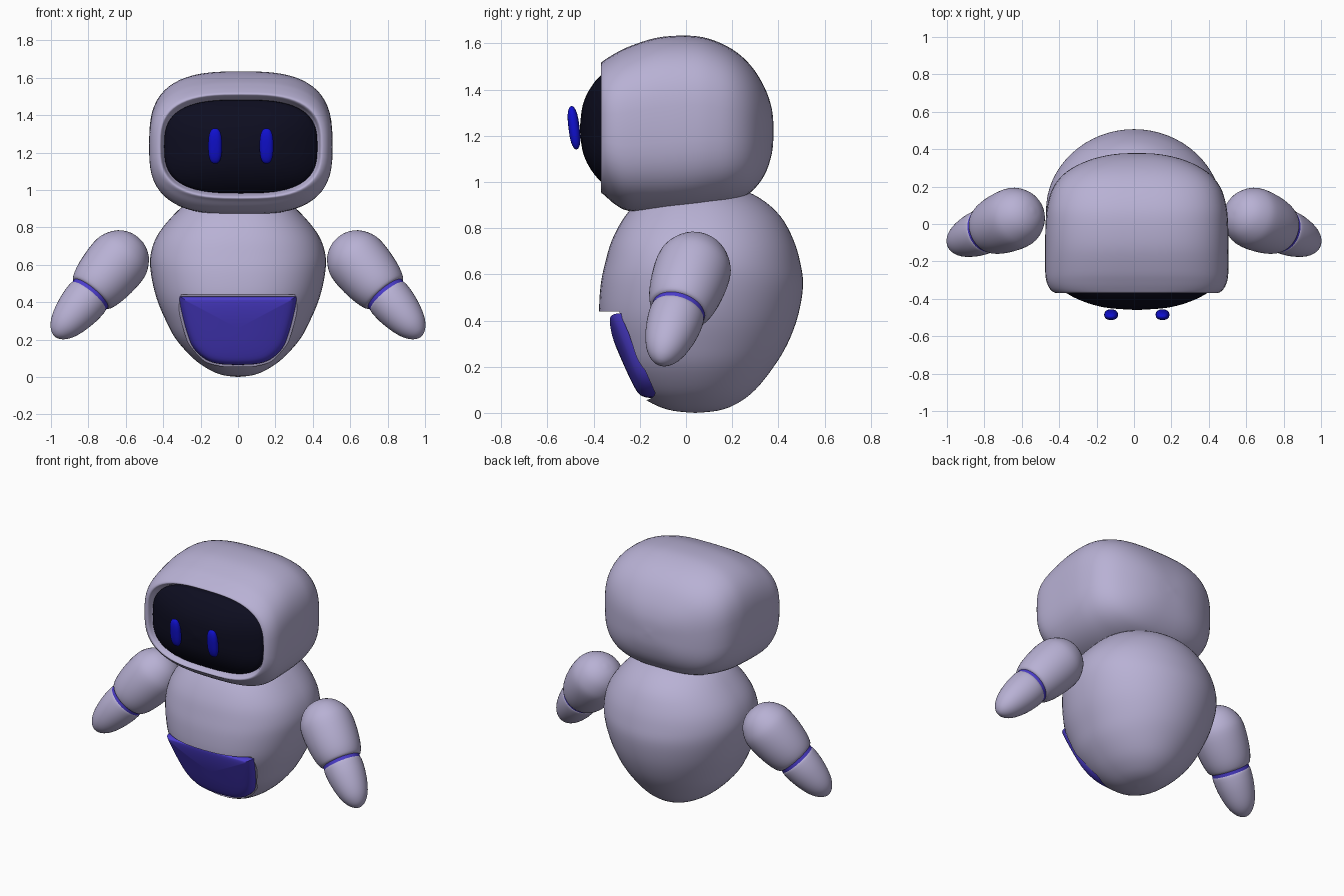
import bpy, bmesh, math
from mathutils import Vector

cube = bpy.data.objects.get("Cube")
if cube:
    bpy.data.objects.remove(cube, do_unlink=True)


def material(name, rgb):
    m = bpy.data.materials.new(name)
    m.use_nodes = True
    m.diffuse_color = (*rgb, 1)
    m.node_tree.nodes["Principled BSDF"].inputs["Base Color"].default_value = (*rgb, 1)
    return m


SHELL = material("lavender grey shell", (0.48, 0.44, 0.66))
SCREEN = material("near black screen", (0.004, 0.004, 0.014))
EYE = material("bright blue eyes", (0.005, 0.005, 0.62))
TRIM = material("violet blue trim", (0.07, 0.045, 0.6))


def smooth_rows(rows, steps=4):
    """Resample a list of tuples along a Catmull-Rom curve."""
    out = []
    for i in range(len(rows) - 1):
        a, b, c, d = (rows[max(0, min(len(rows) - 1, i + k))] for k in (-1, 0, 1, 2))
        for j in range(steps):
            t = j / steps
            out.append(tuple(
                0.5 * (2 * q + (r - p) * t + (2 * p - 5 * q + 4 * r - s) * t * t
                       + (3 * q - p - 3 * r + s) * t ** 3)
                for p, q, r, s in zip(a, b, c, d)))
    return out + [tuple(rows[-1])]


def loft(name, rings, mat):
    """Skin closed rings of points, capping or merging both ends."""
    bm = bmesh.new()
    loops = [[bm.verts.new(p) for p in ring] for ring in rings]
    n = len(loops[0])
    for a, b in zip(loops, loops[1:]):
        for i in range(n):
            j = (i + 1) % n
            bm.faces.new((a[i], a[j], b[j], b[i]))
    bm.faces.new(loops[0])
    bm.faces.new(loops[-1])
    bmesh.ops.remove_doubles(bm, verts=bm.verts[:], dist=0.0002)
    bmesh.ops.recalc_face_normals(bm, faces=bm.faces[:])
    mesh = bpy.data.meshes.new(name)
    bm.to_mesh(mesh)
    bm.free()
    mesh.materials.append(mat)
    obj = bpy.data.objects.new(name, mesh)
    bpy.context.collection.objects.link(obj)
    return obj


def activate(obj):
    bpy.ops.object.select_all(action='DESELECT')
    obj.select_set(True)
    bpy.context.view_layer.objects.active = obj


def shade(obj, angle=40):
    activate(obj)
    bpy.ops.object.shade_smooth_by_angle(angle=math.radians(angle))
    return obj


def oval(exponent, count=64):
    """Unit superellipse as (u, v) pairs."""
    pts = []
    for i in range(count):
        a = 2 * math.pi * i / count
        c, s = math.cos(a), math.sin(a)
        pts.append((math.copysign(abs(c) ** (2 / exponent), c),
                    math.copysign(abs(s) ** (2 / exponent), s)))
    return pts


HEAD_X = 0.015
BOX = oval(2.9)


def front_loft(name, rows, mat):
    """Rounded-box sections along y: rows of (y, half width, mid z, half height)."""
    rings = [[(HEAD_X + w * u, y, z + h * v) for u, v in BOX]
             for y, w, z, h in smooth_rows(rows)]
    return shade(loft(name, rings, mat))


# Head shell, with a rolled lip around the screen
front_loft("head", [
    (-.28, .38, 1.235, .235), (-.33, .415, 1.235, .255), (-.36, .425, 1.235, .268),
    (-.368, .437, 1.235, .28), (-.35, .462, 1.235, .295), (-.31, .482, 1.23, .325),
    (-.25, .49, 1.23, .355), (-.13, .49, 1.246, .378), (0, .488, 1.254, .38),
    (.1, .478, 1.255, .365), (.2, .445, 1.245, .33), (.28, .375, 1.23, .275),
    (.34, .26, 1.22, .19), (.372, .13, 1.22, .095), (.38, 0, 1.22, 0)], SHELL)

# Domed face screen
front_loft("face_screen", [
    (y, w, 1.232, w * 0.61) for y, w in (
        (-.31, .41), (-.345, .405), (-.37, .375), (-.40, .32),
        (-.43, .24), (-.45, .145), (-.46, 0))], SCREEN)

# Eyes
for side, name in ((1, "left_eye"), (-1, "right_eye")):
    rings = []
    for i in range(13):
        a = math.pi * (i / 12 - 0.5)
        k = max(0, math.cos(a)) ** 0.7
        rings.append([(0.037 * k * u, 0.024 * math.sin(a), 0.095 * k * v)
                      for u, v in oval(2.6, 32)])
    eye = shade(loft(name, rings, EYE), 60)
    eye.location = (HEAD_X + side * 0.1375, -0.485, 1.235)
    eye.rotation_euler = (0.12, 0, 0)

# Egg body: rows of (z, half width, front y, back y)
body_rows = [
    (0, 0, .04, .04), (.01, .08, -.06, .14), (.04, .155, -.145, .22),
    (.1, .24, -.23, .30), (.2, .33, -.31, .38), (.3, .385, -.35, .44),
    (.42, .435, -.375, .485), (.55, .465, -.37, .507), (.65, .468, -.35, .495),
    (.75, .435, -.32, .465), (.85, .36, -.265, .41), (.93, .27, -.19, .32),
    (.98, .15, -.08, .2), (1.0, 0, .06, .06)]
front_half, back_half = oval(2.4), oval(2)
rings = []
for z, w, yf, yb in smooth_rows(body_rows):
    mid, depth = (yf + yb) / 2, (yb - yf) / 2
    rings.append([(w * p[0], mid + depth * p[1], z) for p in (
        f if f[1] < 0 else b for f, b in zip(front_half, back_half))])
body = loft("body", rings, SHELL)

# Belly outline, shared by the pocket cutter and the panel
half = smooth_rows([(0, .055), (.1, .06), (.18, .085), (.25, .15),
                    (.29, .25), (.322, .38), (.33, .44)])
outline = half + [(-x, z) for x, z in reversed(half[1:])]


def slope(z):
    return -0.12 - 0.4416 * (z - 0.055)


cutter = loft("pocket_cutter", [[(x, -1, z) for x, z in outline],
                                [(x, slope(z), z) for x, z in outline]], SHELL)
cutter.hide_render = True
cut = body.modifiers.new("pocket", 'BOOLEAN')
cut.operation = 'DIFFERENCE'
cut.solver = 'EXACT'
cut.object = cutter
activate(body)
bpy.ops.object.modifier_apply(modifier=cut.name)
bpy.data.objects.remove(cutter, do_unlink=True)
shade(body, 35)

# Pillowed belly panel
rings = []
for s, off in smooth_rows([(.93, .03), (.95, -.01), (.95, -.035), (.93, -.055),
                           (.88, -.07), (.75, -.078), (.4, -.082), (0, -.082)], 3):
    ring = []
    for x, z in outline:
        px, pz = x * s, 0.26 + (z - 0.26) * s
        ring.append((px, slope(pz) + off + 0.3 * px * px, pz))
    rings.append(ring)
shade(loft("belly_panel", rings, TRIM), 50)

# Arms: turned profiles of (distance from shoulder, radius)
UPPER = smooth_rows([(-.165, 0), (-.155, .058), (-.12, .113), (-.06, .152), (0, .165),
                     (.09, .162), (.17, .15), (.22, .134), (.235, .12), (.237, .1)], 3)
FORE = smooth_rows([(.25, .09), (.252, .112), (.27, .12), (.34, .116), (.42, .1),
                    (.48, .078), (.52, .05), (.54, .022), (.545, 0)], 3)
BAND = [(.22, .117), (.26, .117)]
for side, label in ((1, "left"), (-1, "right")):
    turn = Vector((side * .285, -.12, -.34)).to_track_quat('Z', 'Y')
    for part, profile, mat in (("upper_arm", UPPER, SHELL), ("forearm", FORE, SHELL),
                               ("elbow_band", BAND, TRIM)):
        rings = [[(r * u, r * v, d) for u, v in oval(2, 40)] for d, r in profile]
        arm = loft(f"{label}_{part}", rings, mat)
        arm.rotation_mode = 'QUATERNION'
        arm.rotation_quaternion = turn
        arm.location = (side * .64, .03, .62)
        shade(arm, 45)
